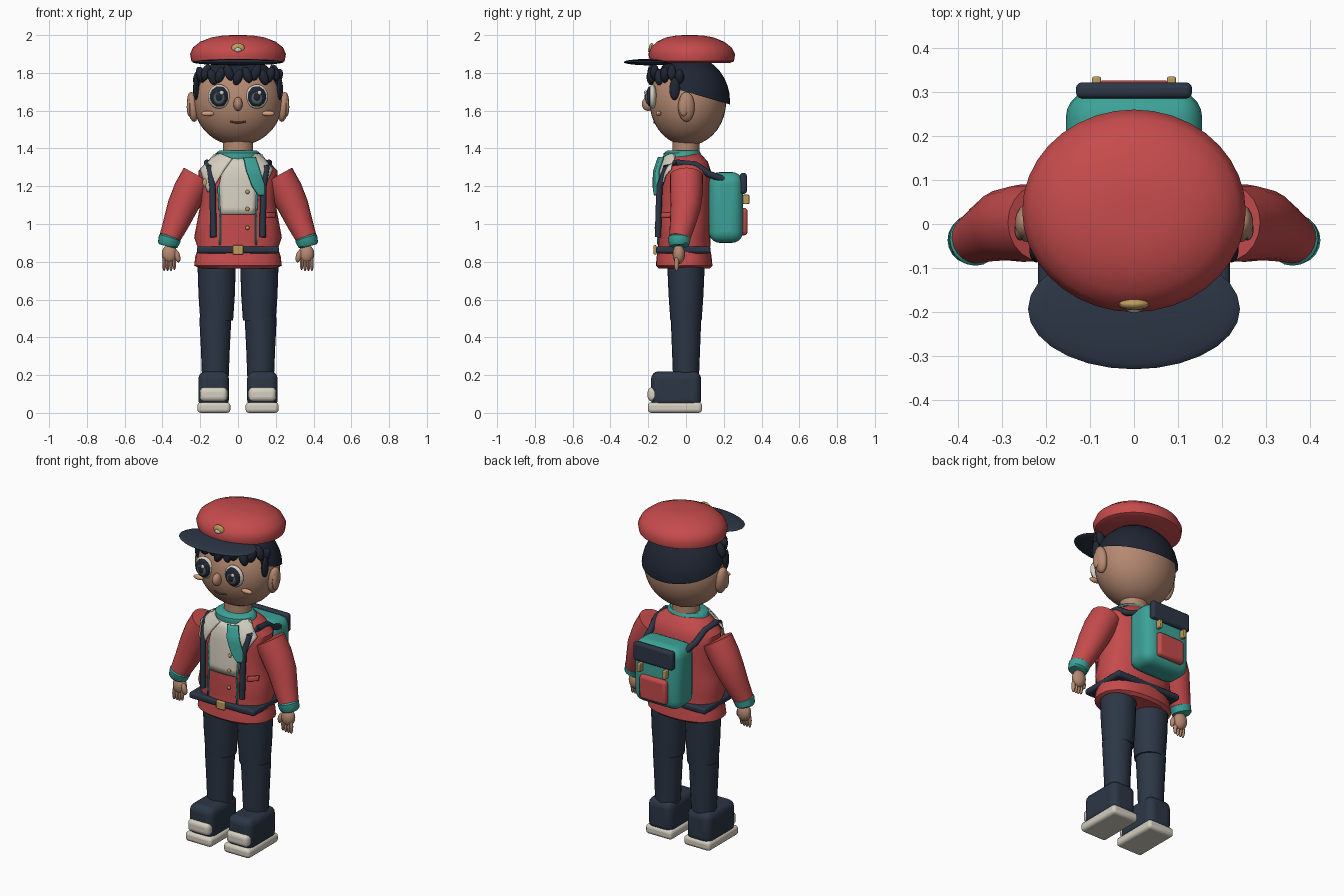
import bpy, bmesh, math
from mathutils import Matrix, Vector

if "Cube" in bpy.data.objects:
    bpy.data.objects.remove(bpy.data.objects["Cube"])

def mat(name, r, g, b):
    m = bpy.data.materials.new(name)
    m.diffuse_color = (r, g, b, 1)
    m.use_nodes = True
    m.node_tree.nodes["Principled BSDF"].inputs["Base Color"].default_value = m.diffuse_color
    return m

RED = mat("red cloth", .56, .070, .072)
TEAL = mat("teal cloth", .045, .36, .31)
NAVY = mat("navy cloth", .025, .037, .060)
DARK = mat("dark hair", .014, .019, .033)
SKIN = mat("skin", .46, .25, .165)
CREAM = mat("cream", .66, .62, .53)
GOLD = mat("gold", .52, .33, .11)
CHEEK = mat("cheek", .66, .36, .22)
LIP = mat("lip", .20, .075, .055)
GREY = mat("iris grey", .10, .13, .16)

def make(name, bm, m):
    bmesh.ops.recalc_face_normals(bm, faces=bm.faces)
    me = bpy.data.meshes.new(name)
    bm.to_mesh(me)
    bm.free()
    me.materials.append(m)
    o = bpy.data.objects.new(name, me)
    bpy.context.collection.objects.link(o)
    return o

def ball(name, c, r, m, seg=20, rot=0, cuts=()):
    """Ellipsoid; rot turns it about y; cuts are (point, normal), keeping the normal side."""
    bm = bmesh.new()
    mx = Matrix.Translation(c) @ Matrix.Rotation(rot, 4, 'Y') @ Matrix.Diagonal((*r, 1))
    bmesh.ops.create_uvsphere(bm, u_segments=seg, v_segments=max(8, seg // 2), radius=1, matrix=mx)
    for p, n in cuts:
        bmesh.ops.bisect_plane(bm, geom=bm.verts[:] + bm.edges[:] + bm.faces[:],
                               plane_co=p, plane_no=n, clear_inner=True)
    return make(name, bm, m)

def box(name, x, y, z, m, bevel=.01, seg=3):
    """Rounded box from (min, max) pairs."""
    bm = bmesh.new()
    mid = [(a + b) / 2 for a, b in (x, y, z)]
    size = [abs(b - a) for a, b in (x, y, z)]
    bmesh.ops.create_cube(bm, size=1, matrix=Matrix.Translation(mid) @ Matrix.Diagonal((*size, 1)))
    o = make(name, bm, m)
    b = o.modifiers.new("round", 'BEVEL')
    b.width, b.segments = bevel, seg
    return o

def skin_rings(name, loops, m):
    bm = bmesh.new()
    vs = [[bm.verts.new(p) for p in l] for l in loops]
    n = len(vs[0])
    for a, b in zip(vs, vs[1:]):
        for i in range(n):
            bm.faces.new((a[i], a[(i + 1) % n], b[(i + 1) % n], b[i]))
    bm.faces.new(vs[0])
    bm.faces.new(vs[-1][::-1])
    return make(name, bm, m)

def lathe(name, rows, m, seg=28, power=2.0, cx=0):
    """Stacked oval rings, rows of (z, rx, ry, cy)."""
    def sp(v):
        return math.copysign(abs(v) ** (2 / power), v)
    ang = [2 * math.pi * i / seg for i in range(seg)]
    return skin_rings(name, [[(cx + rx * sp(math.cos(a)), cy + ry * sp(math.sin(a)), z)
                              for a in ang] for z, rx, ry, cy in rows], m)

def tube(name, pts, m, seg=16):
    """Round tube through points of (x, y, z, radius)."""
    P = [Vector(p[:3]) for p in pts]
    loops = []
    for i, p in enumerate(P):
        d = (P[min(i + 1, len(P) - 1)] - P[max(i - 1, 0)]).normalized()
        ref = Vector((0, 1, 0)) if abs(d.y) < .8 else Vector((1, 0, 0))
        u = d.cross(ref).normalized()
        v = d.cross(u)
        loops.append([p + pts[i][3] * (u * math.cos(t) + v * math.sin(t))
                      for t in (2 * math.pi * k / seg for k in range(seg))])
    return skin_rings(name, loops, m)

# Jacket body
TORSO = [(.765, .20, .135, -.01), (.78, .232, .15, -.01), (.83, .226, .145, -.01), (.87, .212, .138, -.01),
         (.93, .232, .14, -.01), (1.02, .215, .14, -.008), (1.12, .197, .14, -.005), (1.22, .205, .138, 0),
         (1.28, .21, .132, 0), (1.33, .165, .115, 0), (1.37, .105, .09, -.01)]
lathe("jacket", TORSO, RED, power=2.3)

def front_y(x, z):
    for a, b in zip(TORSO, TORSO[1:]):
        if z <= b[0]:
            break
    t = min(1, max(0, (z - a[0]) / (b[0] - a[0])))
    rx, ry, cy = (a[i] + (b[i] - a[i]) * t for i in (1, 2, 3))
    return cy - ry * max(.1, 1 - min(1, abs(x) / rx) ** 2.3) ** (1 / 2.3)

def patch(name, rows, m, off=.006, cols=8, thick=.008):
    """Cloth panel laid over the jacket front, rows of (z, x0, x1)."""
    bm = bmesh.new()
    grid = []
    for (z0, a0, b0), (z1, a1, b1) in zip(rows, rows[1:]):
        for k in range(4):
            t = k / 4
            grid.append((z0 + (z1 - z0) * t, a0 + (a1 - a0) * t, b0 + (b1 - b0) * t))
    grid.append(rows[-1])
    vs = []
    for z, a, b in grid:
        xs = [a + (b - a) * i / cols for i in range(cols + 1)]
        vs.append([bm.verts.new((x, front_y(x, z) - off, z)) for x in xs])
    for r, q in zip(vs, vs[1:]):
        for i in range(cols):
            bm.faces.new((r[i], r[i + 1], q[i + 1], q[i]))
    o = make(name, bm, m)
    s = o.modifiers.new("thickness", 'SOLIDIFY')
    s.thickness, s.offset = thick, 0
    return o

patch("shirt_front", [(1.05, -.09, .09), (1.2, -.10, .10), (1.35, -.07, .07)], CREAM)
patch("left_lapel", [(1.17, -.16, -.145), (1.29, -.2, -.07), (1.345, -.145, -.03), (1.37, -.13, -.09)],
      CREAM, .022)
patch("right_lapel", [(1.17, .125, .14), (1.29, .185, .08), (1.345, .14, .06), (1.37, .13, .09)], CREAM, .018)
patch("scarf_tail", [(1.15, .11, .135), (1.2, .075, .14), (1.28, .045, .115), (1.35, .03, .09)],
      TEAL, .034, thick=.02)
patch("jacket_pocket", [(1.035, .15, .195), (1.06, .15, .195)], RED, .012, thick=.016)
for i, z in enumerate((1.17, 1.08, .98)):
    ball(f"button_{i}", (.05, front_y(.05, z) - .012, z), (.011, .007, .011), GOLD, 12)
ball("chest_pin", (-.17, front_y(-.17, 1.22) - .02, 1.22), (.018, .01, .025), GOLD, 12)

# Belt, neck and collar
box("belt", (-.218, .218), (-.16, .13), (.845, .882), NAVY, .012)
box("belt_buckle", (-.028, .028), (-.172, -.155), (.838, .888), GOLD, .006)
lathe("neck", [(1.34, .08, .072, 0), (1.46, .08, .072, 0)], SKIN)
lathe("neck_scarf", [(1.335, .115, .095, -.02), (1.35, .125, .102, -.02), (1.375, .118, .098, -.02),
                     (1.388, .10, .085, -.015)], TEAL)

# Head and hair
HC = Vector((0, .01, 1.65))
ball("head", HC, (.236, .203, .235), SKIN, 36)
HR = (.242, .215, .24)
ball("hair_back", (0, .018, 1.65), HR, DARK, 36,
     cuts=[((0, 0, 1.70), (0, .29, 1)), ((0, -.07, 0), (0, 1, 0))])
ball("hair_top", (0, .015, 1.65), HR, DARK, 36, cuts=[((0, 0, 1.795), (0, 0, 1))])
for i in range(13):
    a = math.radians(-78 + 13 * i)
    z = 1.79 + .012 * (i % 3 - 1)
    ball(f"fringe_{i}", (.215 * math.sin(a), .005 - .19 * math.cos(a), z), (.026, .024, .045), DARK, 10,
         .35 * (-1) ** i)

# Face
ball("nose", (0, -.2, 1.635), (.024, .034, .037), SKIN, 16)
tube("mouth", [(x, -.168 + 1.2 * x * x, 1.537 + 4 * x * x, .005) for x in (-.04, -.02, 0, .02, .04)], LIP, 8)
for s, side in ((-1, "left"), (1, "right")):
    ball(side + "_ear", (s * .24, .002, 1.62), (.03, .044, .08), SKIN, 18, s * .12)
    ball(side + "_ear_inner", (s * .258, -.012, 1.62), (.014, .026, .05), SKIN, 14)
    ball(side + "_sideburn", (s * .222, -.06, 1.715), (.016, .028, .06), DARK, 12)
    ball(side + "_eye", (s * .1, -.178, 1.675), (.06, .024, .064), CREAM, 24)
    ball(side + "_eye_rim", (s * .1, -.19, 1.675), (.049, .021, .054), DARK, 24)
    ball(side + "_iris", (s * .1, -.2, 1.668), (.032, .016, .036), GREY, 20)
    ball(side + "_pupil", (s * .1, -.207, 1.672), (.021, .013, .025), DARK, 16)
    ball(side + "_glint", (s * .1 + .014, -.214, 1.695), (.012, .008, .012), CREAM, 12)
    ball(side + "_cheek", (s * .16, -.145, 1.585), (.035, .014, .014), CHEEK, 16)

# Cap
lathe("cap_crown", [(1.853, .225, .20, .035), (1.862, .247, .222, .032), (1.90, .254, .23, .03),
                    (1.935, .238, .213, .028), (1.965, .20, .178, .024), (1.988, .14, .125, .02),
                    (1.998, .08, .07, .02), (2.0, .03, .03, .02)], RED, 36)
ball("cap_visor", (0, -.193, 1.857), (.241, .137, .017), NAVY, 28)
ball("cap_badge", (0, -.182, 1.93), (.036, .014, .028), GOLD, 16)
ball("cap_badge_center", (0, -.193, 1.922), (.018, .009, .012), CREAM, 12)

for s, side in ((-1, "left"), (1, "right")):
    # Arm, cuff and hand
    tube(side + "_sleeve", [(s * .21, .003, 1.255, .088), (s * .255, .002, 1.175, .088),
                            (s * .295, -.002, 1.09, .081), (s * .33, -.018, 1.0, .068),
                            (s * .362, -.034, .925, .056)], RED, 20)
    tube(side + "_cuff", [(s * .358, -.034, .935, .05), (s * .361, -.035, .925, .06),
                          (s * .372, -.037, .89, .054), (s * .374, -.037, .882, .044)], TEAL, 20)
    ball(side + "_palm", (s * .362, -.038, .84), (.042, .033, .052), SKIN, 16)
    for k in range(4):
        x = .337 + .018 * k
        ball(f"{side}_finger_{k}", (s * x, -.05, .79 + .006 * (k == 0)), (.0105, .013, .04), SKIN, 10)
    ball(side + "_thumb", (s * .322, -.052, .83), (.016, .016, .034), SKIN, 12, s * .25)

    # Leg
    lathe(side + "_thigh", [(.49, .087, .083, 0), (.62, .096, .092, 0), (.80, .102, .1, 0)],
          NAVY, 20, cx=s * .113)
    lathe(side + "_shin", [(.17, .07, .068, 0), (.35, .077, .075, 0), (.505, .085, .081, 0)],
          NAVY, 20, cx=s * .12)

    # Shoe
    box(side + "_shoe", (s * .048, s * .21), (-.185, .08), (.03, .22), NAVY, .04, 4)
    box(side + "_toe_cap", (s * .056, s * .202), (-.203, -.12), (.06, .136), CREAM, .025, 4)
    box(side + "_sole", (s * .04, s * .215), (-.202, .085), (0, .056), CREAM, .018)

    # Backpack strap and jacket trim
    tube(side + "_strap", [(s * .13, -.148, .93, .017), (s * .132, -.146, 1.05, .017),
                           (s * .135, -.14, 1.2, .017), (s * .15, -.105, 1.30, .017),
                           (s * .165, -.05, 1.325, .017), (s * .16, .05, 1.315, .017),
                           (s * .15, .12, 1.265, .018), (s * .135, .2, 1.235, .018)], NAVY, 10)
    patch(side + "_trim", [(.89, s * .092, s * .1), (1.06, s * .092, s * .1), (1.2, s * .098, s * .108)],
          TEAL, .008, 1)

    # Backpack clasp
    box(side + "_clasp", (s * .075, s * .095), (.30, .335), (1.105, 1.155), GOLD, .004, 2)

# Backpack
box("backpack", (-.155, .155), (.12, .302), (.90, 1.275), TEAL, .06, 5)
box("backpack_flap", (-.132, .132), (.285, .322), (1.16, 1.27), NAVY, .014)
box("backpack_pocket", (-.09, .09), (.28, .326), (.94, 1.085), RED, .018)

# Soft shading with crisp edges
bpy.ops.object.select_all(action='SELECT')
bpy.context.view_layer.objects.active = bpy.data.objects["jacket"]
bpy.ops.object.shade_smooth_by_angle(angle=math.radians(38))
